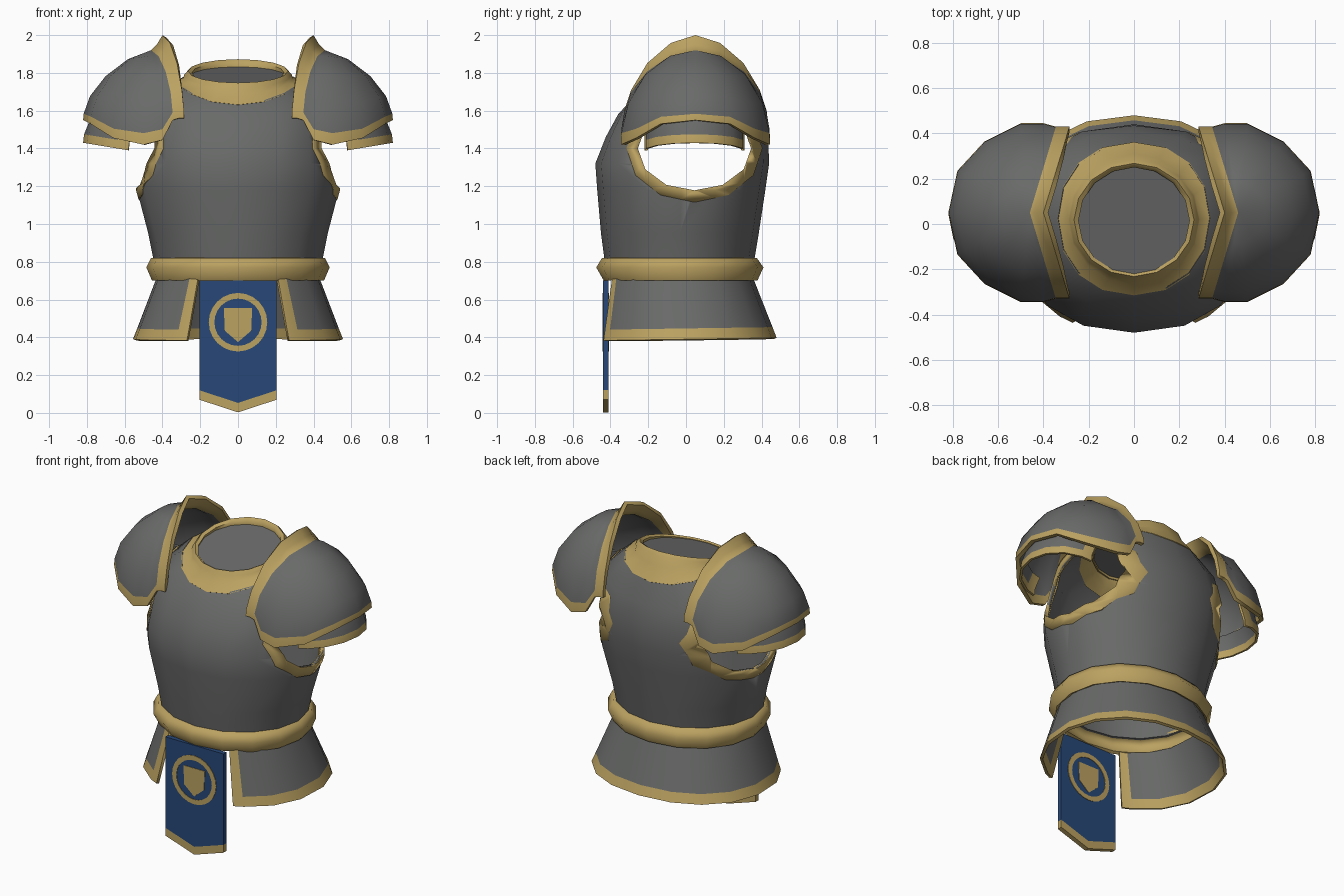
import bpy, bmesh, math
from math import sin, cos, radians, copysign

if "Cube" in bpy.data.objects:
    bpy.data.objects.remove(bpy.data.objects["Cube"])


def material(name, col):
    m = bpy.data.materials.new(name)
    m.diffuse_color = (*col, 1)
    m.use_nodes = True
    m.node_tree.nodes["Principled BSDF"].inputs["Base Color"].default_value = m.diffuse_color
    return m


STEEL = material("steel grey", (0.14, 0.145, 0.14))
GOLD = material("gold trim", (0.50, 0.36, 0.12))
BLUE = material("blue cloth", (0.021, 0.064, 0.185))


def ring(z, rx, yf, yb, tilt=0.0, angles=None, power=1.0, lift=0.0):
    """Rounded oval, starting at the front and running counterclockwise.
    tilt raises the back, lift raises the sides, power below 1 squares it."""
    angles = angles or [i * 22.5 for i in range(16)]
    cy, ry = (yf + yb) / 2, (yb - yf) / 2
    pts = []
    for a in angles:
        s, c = sin(radians(a)), -cos(radians(a))
        x = rx * copysign(abs(s) ** power, s)
        y = ry * copysign(abs(c) ** power, c)
        pts.append((x, cy + y, z + tilt * y + lift * s * s))
    return pts


def part(name, grids, mats, closed=False, solid=0.0, offset=-1.0, mirror=False, sharp=40):
    """Skin grids of points; each grid is (rows, rule giving the material index)."""
    bm = bmesh.new()
    for rows, rule in grids:
        vs = [[bm.verts.new(p) for p in r] for r in rows]
        n = len(rows[0])
        for i in range(len(rows) - 1):
            for j in range(n if closed else n - 1):
                k = (j + 1) % n
                f = bm.faces.new((vs[i][j], vs[i][k], vs[i + 1][k], vs[i + 1][j]))
                f.material_index = rule(i, j)
    bmesh.ops.remove_doubles(bm, verts=bm.verts, dist=0.0005)
    return finish(name, bm, mats, solid, offset, mirror, sharp)


def finish(name, bm, mats, solid=0.0, offset=-1.0, mirror=False, sharp=40):
    """Turn the bmesh into an object; sharp=0 means flat shading."""
    bm.edges.index_update()
    border = [e.index for e in bm.edges if e.is_boundary]
    me = bpy.data.meshes.new(name)
    bm.to_mesh(me)
    bm.free()
    for m in mats:
        me.materials.append(m)
    for p in me.polygons:
        p.use_smooth = sharp > 0
    if sharp:
        me.set_sharp_from_angle(angle=radians(sharp))
        for i in border:
            me.edges[i].use_edge_sharp = True
    ob = bpy.data.objects.new(name, me)
    bpy.context.collection.objects.link(ob)
    if mirror:
        ob.modifiers.new("mirror", 'MIRROR')
    if solid:
        s = ob.modifiers.new("thickness", 'SOLIDIFY')
        s.thickness, s.offset = solid, offset
    return ob


def arm_cutter(name, ry, rz):
    """Two oval cylinders lying along x, one at each armhole."""
    bm = bmesh.new()
    for x0, x1 in ((-0.9, -0.2), (0.2, 0.9)):
        loops = []
        for x in (x0, x1):
            loops.append([bm.verts.new((x, 0.045 + ry * cos(radians(a)), 1.40 + rz * sin(radians(a))))
                          for a in range(0, 360, 30)])
        for j in range(12):
            k = (j + 1) % 12
            bm.faces.new((loops[0][j], loops[0][k], loops[1][k], loops[1][j]))
        bm.faces.new(loops[0])
        bm.faces.new(loops[1])
    bmesh.ops.recalc_face_normals(bm, faces=bm.faces)
    ob = finish(name, bm, [])
    ob.hide_render = True
    ob.display_type = 'WIRE'
    return ob


def boolean(ob, cutter, op):
    b = ob.modifiers.new("cut", 'BOOLEAN')
    b.operation, b.object, b.solver = op, cutter, 'EXACT'


# Breastplate and its gold armhole edging
body = [ring(0.80, 0.445, -0.43, 0.36), ring(0.95, 0.475, -0.45, 0.385),
        ring(1.18, 0.535, -0.47, 0.42, power=0.95), ring(1.32, 0.52, -0.48, 0.44, power=0.88),
        ring(1.46, 0.495, -0.425, 0.435, power=0.8),
        ring(1.58, 0.455, -0.36, 0.405, power=0.8, lift=0.08),
        ring(1.68, 0.335, -0.305, 0.355, 0.12, power=0.92, lift=0.085)]
hole = arm_cutter("armhole_cutter", 0.30, 0.222)
rim = arm_cutter("armhole_edge_cutter", 0.36, 0.285)
plate = part("breastplate", [(body, lambda i, j: 0)], [STEEL], True, 0.015)
boolean(plate, hole, 'DIFFERENCE')
edging = part("armhole_trim", [(body, lambda i, j: 0)], [GOLD], True, 0.024, -0.6)
boolean(edging, rim, 'INTERSECT')
boolean(edging, hole, 'DIFFERENCE')

# Collar with a rolled lip, higher at the back
part("collar", [([ring(1.672, 0.338, -0.315, 0.362, 0.12, power=0.92, lift=0.09),
                  ring(1.742, 0.29, -0.268, 0.31, 0.2, lift=0.03),
                  ring(1.79, 0.285, -0.245, 0.285, 0.25),
                  ring(1.81, 0.265, -0.232, 0.268, 0.25),
                  ring(1.80, 0.245, -0.22, 0.25, 0.25), ring(1.775, 0.25, -0.22, 0.25, 0.22)],
                 lambda i, j: 0)], [GOLD], True, 0.008, sharp=60)

# Sloping inner plate that closes the neck opening
bm = bmesh.new()
bm.faces.new([bm.verts.new(p) for p in ring(1.785, 0.252, -0.225, 0.255, 0.2)])
finish("neck_plate", bm, [STEEL])

# Belt
part("belt", [([ring(0.70, 0.455, -0.435, 0.378, power=0.95), ring(0.77, 0.485, -0.475, 0.41, power=0.95),
                ring(0.82, 0.46, -0.445, 0.375, power=0.95), ring(0.822, 0.43, -0.42, 0.35, power=0.95)],
               lambda i, j: 0)], [GOLD], True, 0.02, sharp=60)

# Hip skirt, open at the front, with gold borders
ang = [27, 34, 54, 75, 97, 119, 140, 160, 180]
ang += [360 - a for a in reversed(ang[:-1])]
skirt = [ring(0.39, 0.56, -0.485, 0.48, 0.015, ang, 0.92), ring(0.447, 0.537, -0.476, 0.458, 0.015, ang, 0.92),
         ring(0.715, 0.434, -0.43, 0.355, 0, ang, 0.91)]
part("hip_skirt", [(skirt, lambda i, j: int(i == 0 or j in (0, len(ang) - 2)))],
     [STEEL, GOLD], False, 0.018)

# Hanging cloth with a pointed gold hem
hang = [[(-0.205, -0.44, z), (0, -0.44, z - d), (0.205, -0.44, z)]
        for z, d in ((0.07, 0.067), (0.12, 0.067), (0.70, 0))]
part("front_cloth", [(hang, lambda i, j: int(i == 0))], [BLUE, GOLD], False, 0.03, sharp=0)

# Round ornament on both faces of the cloth: a ring around a plain shield shape
for side, y in (("front", -0.441), ("back", -0.409)):
    circ = [[(r * sin(radians(a)), y, 0.48 + r * cos(radians(a))) for a in range(0, 360, 15)]
            for r in (0.155, 0.125)]
    part(side + "_cloth_ring", [(circ, lambda i, j: 0)], [GOLD], True, 0.004, 0, sharp=0)
    bm = bmesh.new()
    bm.faces.new([bm.verts.new((x, y, 0.48 + z)) for x, z in
                  ((0, -0.105), (0.07, -0.045), (0.075, 0.075), (-0.075, 0.075), (-0.07, -0.045))])
    finish(side + "_cloth_shield", bm, [GOLD], 0.004, 0, sharp=0)

# Shoulder guards: half domes fanned out from the peak, front to back
half = [(0.345, -0.33, 1.55), (0.40, -0.345, 1.445), (0.50, -0.345, 1.42),
        (0.66, -0.265, 1.455), (0.78, -0.135, 1.53), (0.82, 0.05, 1.55)]
foot = half + [(x, 0.10 - y, z) for x, y, z in reversed(half[:-1])]
bulge = [0.88, 0.98, 1.0, 0.87, 0.78, 0.73]          # fall of each rib from the peak
bulge += bulge[-2::-1]
PX, PY, PZ = 0.46, 0.05, 1.92
dome = []
for a in (90, 83, 64, 42, 20, 0):
    h, d = sin(radians(a)), 1 - cos(radians(a))
    dome.append([(PX + (x - PX) * h, PY + (y - PY) * h, PZ + (z - PZ) * d ** b)
                 for (x, y, z), b in zip(foot, bulge)])
# Raised gold flange along the inner arch, tallest at the peak
arch = [r[0] for r in dome] + [r[-1] for r in reversed(dome[:-1])]


def flange(dx, rise):
    return [(x - dx, y, z + 0.01 + rise * max(0, (z - 1.70) / 0.22)) for x, y, z in arch]


part("shoulder_guard", [(dome, lambda i, j: int(i == 0)),
                        ([arch, flange(0.03, 0.02), flange(0.06, 0.07)], lambda i, j: 1)],
     [STEEL, GOLD], False, 0.025, -1, True, 50)

# Lower shoulder plate under each guard
low = []
for dz, dx in ((0, 0), (0.045, 0.005), (0.13, 0.04)):
    low.append([(0.58 + 0.24 * cos(radians(t)) - dx, 0.045 + 0.265 * sin(radians(t)),
                 1.39 + 0.04 * cos(radians(t)) + dz) for t in (-90, -75, -50, -25, 0, 25, 50, 75, 90)])
part("lower_shoulder_plate", [(low, lambda i, j: int(i == 0 or j in (0, 7)))],
     [STEEL, GOLD], False, 0.015, -1, True)
